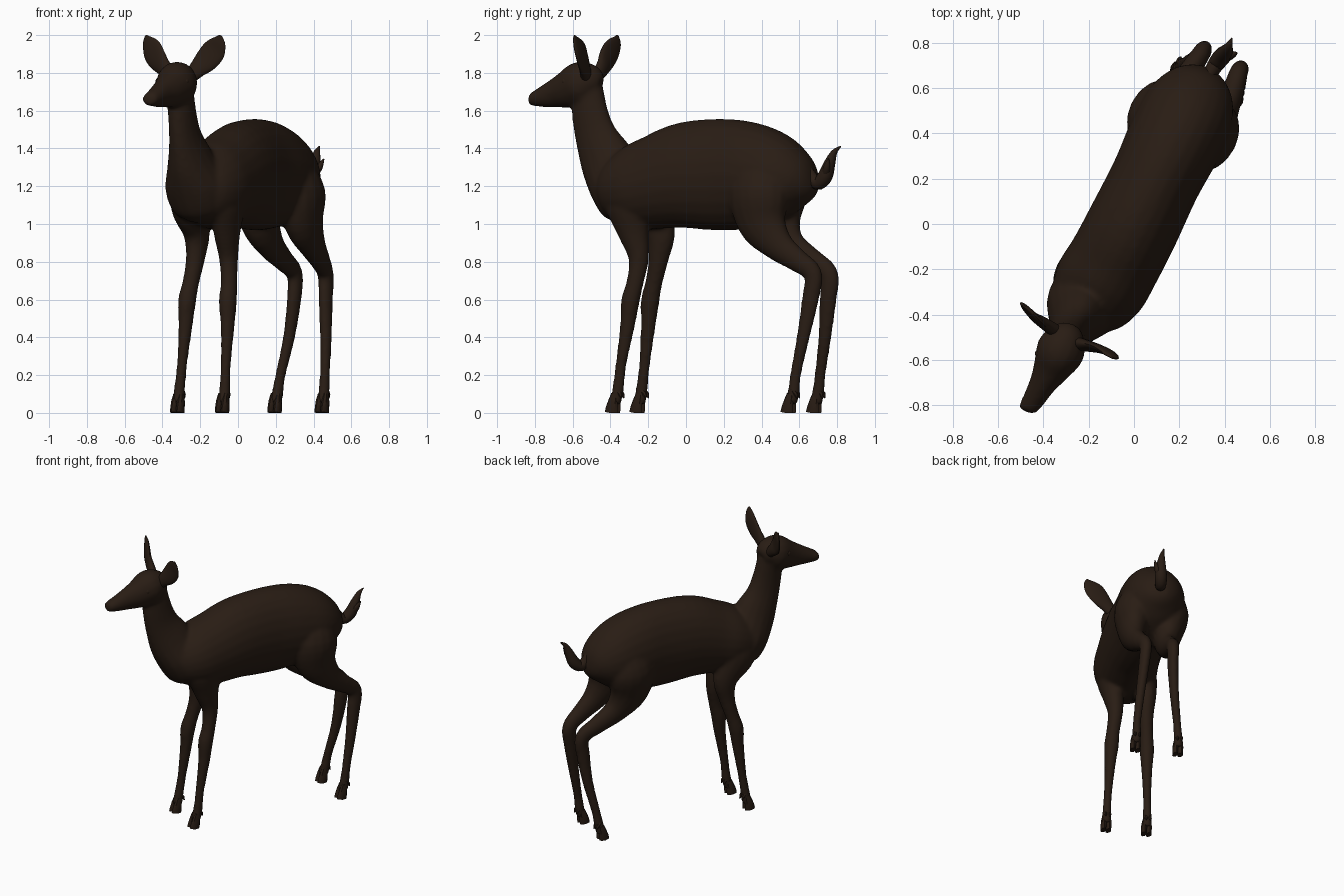
import bpy, bmesh, math
from mathutils import Vector

U = Vector((0.90, -0.437, 0)).normalized()   # sideways across the body
V = Vector((0.437, 0.90, 0)).normalized()    # backwards along the body

mat = bpy.data.materials.new("dark_brown")
mat.diffuse_color = (0.022, 0.012, 0.007, 1)


def catmull(p0, p1, p2, p3, t):
    return [0.5 * (2*b + (c-a)*t + (2*a-5*b+4*c-d)*t*t + (3*b-a-3*c+d)*t**3)
            for a, b, c, d in zip(p0, p1, p2, p3)]


def loft(bm, stations, side=U, n=16, steps=4):
    """Elliptical tube through stations (x, y, z, half width along side, half depth)."""
    st = [stations[0]] + list(stations) + [stations[-1]]
    pts = [catmull(*st[i:i+4], k / steps) for i in range(len(st)-3) for k in range(steps)]
    pts.append(list(stations[-1]))
    rings = []
    for i, p in enumerate(pts):
        a, b = pts[max(i-1, 0)], pts[min(i+1, len(pts)-1)]
        t = (Vector(b[:3]) - Vector(a[:3])).normalized()
        s = (side - t * side.dot(t)).normalized()
        e = t.cross(s)
        ring = []
        for k in range(n):
            w = 2 * math.pi * k / n
            co = Vector(p[:3]) + s*max(p[3], .003)*math.cos(w) + e*max(p[4], .003)*math.sin(w)
            co.z = max(co.z, 0)
            ring.append(bm.verts.new(co))
        rings.append(ring)
    for r, q in zip(rings, rings[1:]):
        for k in range(n):
            bm.faces.new((r[k], r[(k+1) % n], q[(k+1) % n], q[k]))
    bm.faces.new(rings[0][::-1])
    bm.faces.new(rings[-1])


def finish(bm, name, angle=60):
    bmesh.ops.recalc_face_normals(bm, faces=bm.faces[:])
    me = bpy.data.meshes.new(name)
    bm.to_mesh(me)
    bm.free()
    ob = bpy.data.objects.new(name, me)
    bpy.context.collection.objects.link(ob)
    me.materials.append(mat)
    bpy.ops.object.select_all(action='DESELECT')
    ob.select_set(True)
    bpy.context.view_layer.objects.active = ob
    bpy.ops.object.shade_smooth_by_angle(angle=math.radians(angle))
    return ob


body = bmesh.new()

# torso: distance along body, sideways shift, top, bottom, half width
torso = [(-.50, -.03, 1.24, 1.08, .08), (-.465, -.03, 1.30, 1.03, .14),
         (-.40, -.025, 1.36, .99, .185), (-.30, -.015, 1.42, .965, .21),
         (-.18, -.005, 1.47, .97, .207), (0, 0, 1.54, .975, .205),
         (.22, 0, 1.557, .965, .20), (.40, 0, 1.535, .975, .21), (.55, 0, 1.475, 1.0, .205),
         (.66, 0, 1.385, 1.05, .165), (.73, 0, 1.29, 1.11, .10), (.76, 0, 1.23, 1.16, .04)]
loft(body, [(V.x*s + U.x*u, V.y*s + U.y*u, (t+b)/2, w, (t-b)/2) for s, u, t, b, w in torso], n=24)

# neck, running down into the chest
loft(body, [(-.31, -.525, 1.72, .07, .09), (-.295, -.507, 1.58, .068, .103),
            (-.28, -.475, 1.46, .078, .12), (-.255, -.42, 1.34, .115, .15),
            (-.225, -.36, 1.21, .165, .155), (-.20, -.32, 1.09, .15, .13),
            (-.19, -.30, 1.03, .08, .07)])

# head
loft(body, [(-.285, -.455, 1.73, .05, .055), (-.30, -.50, 1.745, .09, .10),
            (-.325, -.56, 1.74, .108, .12), (-.36, -.63, 1.712, .087, .10),
            (-.40, -.70, 1.69, .062, .076), (-.44, -.77, 1.67, .05, .052),
            (-.468, -.812, 1.66, .043, .036), (-.476, -.828, 1.66, .03, .025)])

# legs: shared radii per pair, one path per leg
front_r = [(.05, .08), (.085, .13), (.068, .088), (.05, .056), (.044, .046), (.048, .05),
           (.037, .04), (.027, .03), (.03, .032), (.03, .032)]
hind_r = [(.08, .11), (.125, .165), (.095, .14), (.065, .088), (.05, .063), (.041, .052),
          (.036, .047), (.031, .036), (.027, .03), (.03, .033), (.03, .033)]
legs = {
    "front_right": (front_r, [(-.07, -.32, 1.25), (-.055, -.31, 1.12), (-.058, -.28, .96),
                    (-.05, -.25, .82), (-.047, -.27, .69), (-.054, -.295, .59), (-.055, -.31, .46),
                    (-.065, -.345, .25), (-.07, -.36, .12), (-.078, -.375, .05)]),
    "front_left": (front_r, [(-.27, -.24, 1.25), (-.265, -.22, 1.12), (-.22, -.14, .96),
                   (-.225, -.145, .82), (-.25, -.17, .69), (-.27, -.19, .59), (-.278, -.2, .46),
                   (-.297, -.22, .25), (-.31, -.235, .12), (-.315, -.245, .05)]),
    "hind_right": (hind_r, [(.30, .43, 1.33), (.33, .39, 1.17), (.35, .405, 1.01),
                   (.395, .485, .89), (.435, .585, .81), (.463, .672, .735), (.465, .658, .60),
                   (.465, .62, .40), (.46, .58, .20), (.455, .57, .11), (.45, .555, .05)]),
    "hind_left": (hind_r, [(.13, .50, 1.33), (.10, .48, 1.17), (.12, .485, 1.01),
                  (.175, .55, .89), (.24, .665, .81), (.30, .757, .735), (.297, .752, .60),
                  (.27, .735, .40), (.225, .71, .20), (.21, .70, .11), (.20, .69, .05)]),
}
for name, (radii, path) in legs.items():
    loft(body, [p + r for p, r in zip(path, radii)])

# blend the body parts into one skin
skin = finish(body, "body")
rm = skin.modifiers.new("blend", 'REMESH')
rm.mode = 'VOXEL'
rm.voxel_size = 0.012
rm.use_smooth_shade = True
sm = skin.modifiers.new("smooth", 'SMOOTH')
sm.factor = 0.5
sm.iterations = 8

# cloven hooves with dewclaws
for name, (_, path) in legs.items():
    bm = bmesh.new()
    ankle = Vector(path[-1])
    for sx in (-1, 1):
        c = ankle + U*sx*.017
        st = []
        for back, z, a, b in ((.005, .10, .012, .02), (-.005, .06, .019, .028),
                              (-.012, .025, .019, .035), (-.016, 0, .018, .037)):
            q = c + V*back
            st.append((q.x, q.y, z, a, b))
        loft(bm, st, n=8, steps=1)
        d = [ankle + U*sx*.014 + V*k for k in (.012, .035, .045)]
        loft(bm, [(q.x, q.y, z, r, r) for q, z, r in
                  zip(d, (.125, .10, .078), (.012, .012, .003))], n=6, steps=1)
    finish(bm, name + "_hoof", 40)

# ears: flat leaves, thin along the given normal
ears = {
    "right": (Vector((.36, .93, 0)), [(-.26, -.525, 1.77), (-.215, -.535, 1.82),
              (-.17, -.545, 1.865), (-.127, -.56, 1.918), (-.102, -.58, 1.965), (-.093, -.592, 1.998)]),
    "left": (Vector((.65, .76, 0)), [(-.35, -.47, 1.785), (-.395, -.44, 1.83),
             (-.428, -.42, 1.872), (-.454, -.395, 1.92), (-.475, -.37, 1.965), (-.487, -.362, 1.998)]),
}
for name, (normal, path) in ears.items():
    bm = bmesh.new()
    radii = [(.03, .035), (.026, .048), (.02, .064), (.016, .066), (.011, .042), (.004, .008)]
    loft(bm, [p + r for p, r in zip(path, radii)], side=normal.normalized())
    finish(bm, name + "_ear")

# eyes
for name, sx in (("right", 1), ("left", -1)):
    bm = bmesh.new()
    bmesh.ops.create_uvsphere(bm, u_segments=12, v_segments=8, radius=.02)
    bmesh.ops.translate(bm, verts=bm.verts[:], vec=Vector((-.348, -.605, 1.755)) + U*sx*.077)
    finish(bm, name + "_eye")

# tail with a pointed tuft
bm = bmesh.new()
loft(bm, [(.325, .64, 1.27, .03, .04), (.355, .695, 1.215, .035, .035),
          (.385, .735, 1.25, .04, .04), (.405, .76, 1.32, .032, .03),
          (.418, .785, 1.38, .018, .016), (.432, .82, 1.412, .003, .003)], n=12)
loft(bm, [(.395, .735, 1.25, .02, .02), (.43, .745, 1.30, .018, .02),
          (.455, .755, 1.345, .003, .003)], n=8)
finish(bm, "tail")
